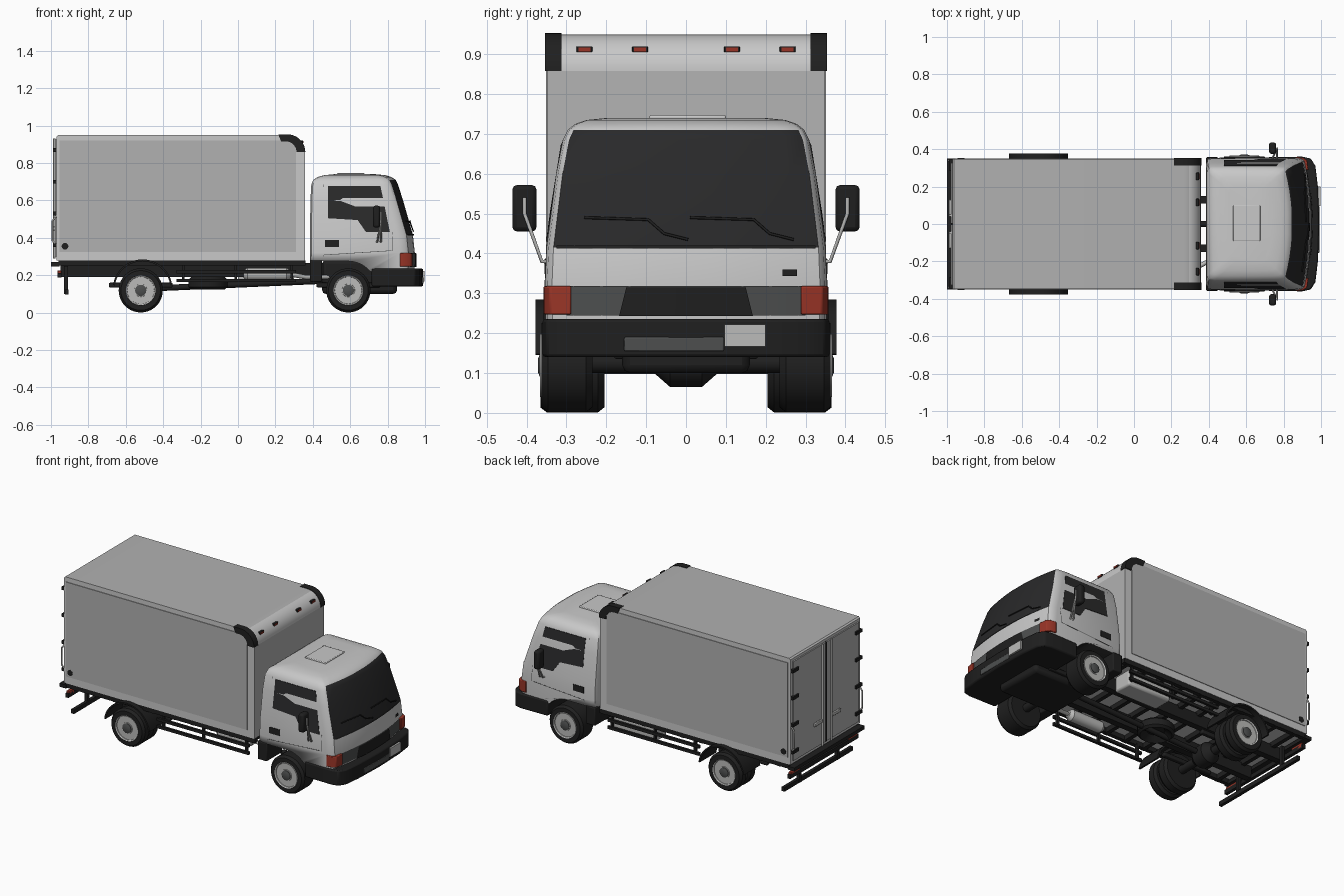
import bpy, bmesh, math
from mathutils import Vector

if "Cube" in bpy.data.objects:
    bpy.data.objects.remove(bpy.data.objects["Cube"])


def material(name, r, g, b):
    m = bpy.data.materials.new(name)
    m.use_nodes = True
    m.diffuse_color = (r, g, b, 1)
    m.node_tree.nodes["Principled BSDF"].inputs["Base Color"].default_value = (r, g, b, 1)
    return m


PAINT = material("cab paint", .58, .58, .58)
PANEL = material("cargo panel", .44, .44, .44)
METAL = material("light metal", .5, .5, .49)
BLACK = material("black plastic", .014, .014, .014)
GLASS = material("dark glass", .022, .022, .023)
GREY = material("grille grey", .075, .078, .078)
RED = material("red lens", .32, .035, .02)
SIDES = (1, -1)


# Helpers
def finish(name, bm, mats, bevel=0, smooth=True):
    bmesh.ops.recalc_face_normals(bm, faces=bm.faces)
    me = bpy.data.meshes.new(name)
    bm.to_mesh(me)
    bm.free()
    ob = bpy.data.objects.new(name, me)
    bpy.context.collection.objects.link(ob)
    for m in mats:
        me.materials.append(m)
    if bevel:
        mod = ob.modifiers.new("bevel", "BEVEL")
        mod.width, mod.segments, mod.limit_method = bevel, 2, "ANGLE"
    if smooth:
        bpy.ops.object.select_all(action="DESELECT")
        ob.select_set(True)
        bpy.context.view_layer.objects.active = ob
        bpy.ops.object.shade_smooth_by_angle(angle=math.radians(35))
    return ob


def loft(name, rings, mats, caps=True, bevel=0):
    bm = bmesh.new()
    rows = [[bm.verts.new(p) for p in ring] for ring in rings]
    for a, b in zip(rows, rows[1:]):
        for i in range(len(a)):
            j = (i + 1) % len(a)
            bm.faces.new((a[i], a[j], b[j], b[i]))
    if caps:
        bm.faces.new(rows[0])
        bm.faces.new(rows[-1])
    return finish(name, bm, mats, bevel)


def prism(name, pts, axis, a, b, mat, bevel=0):
    place = {"x": lambda p, h: (h, *p), "y": lambda p, h: (p[0], h, p[1]), "z": lambda p, h: (*p, h)}[axis]
    return loft(name, [[place(p, h) for p in pts] for h in (a, b)], [mat], True, bevel)


def box(name, x, y, z, mat, bevel=0):
    y = sorted(y)
    return prism(name, [(x[0], y[0]), (x[1], y[0]), (x[1], y[1]), (x[0], y[1])], "z", *z, mat, bevel)


def lathe(name, profile, centre, mat, axis="y", segs=40, caps=True):
    def ring(r, h):
        out = []
        for i in range(segs):
            a = math.tau * i / segs
            u, v = r * math.cos(a), r * math.sin(a)
            p = {"x": (h, u, v), "y": (u, h, v), "z": (u, v, h)}[axis]
            out.append(Vector(centre) + Vector(p))
        return out
    return loft(name, [ring(r, h) for r, h in profile], [mat], caps)


def tube(name, pts, r, mat):
    cu = bpy.data.curves.new(name, "CURVE")
    cu.dimensions, cu.bevel_depth, cu.bevel_resolution, cu.use_fill_caps = "3D", r, 2, True
    sp = cu.splines.new("POLY")
    sp.points.add(len(pts) - 1)
    for p, co in zip(sp.points, pts):
        p.co = (*co, 1)
    ob = bpy.data.objects.new(name, cu)
    bpy.context.collection.objects.link(ob)
    cu.materials.append(mat)


def arc(cx, cz, r, a0, a1, n=10):
    return [(cx + r * math.cos(math.radians(a0 + (a1 - a0) * i / n)),
             cz + r * math.sin(math.radians(a0 + (a1 - a0) * i / n))) for i in range(n + 1)]


# Cab: height, back, front, half width
CAB = [(.22, .385, .945, .352), (.32, .385, .947, .354), (.415, .385, .937, .35), (.6, .387, .884, .326),
       (.685, .392, .857, .309), (.71, .402, .845, .297), (.725, .425, .822, .278), (.735, .46, .79, .25),
       (.74, .51, .74, .2)]


def cab_at(z):
    for a, b in zip(CAB, CAB[1:]):
        if z <= b[0]:
            t = (z - a[0]) / (b[0] - a[0])
            return [p + (q - p) * t for p, q in zip(a[1:], b[1:])]
    return CAB[-1][1:]


def front_x(y, z):
    back, front, w = cab_at(z)
    return front - .04 * (y / w) ** 2


def cab_ring(z):
    back, front, w = cab_at(z)
    half = [(front_x(t * w, z), t * w) for t in (.2, .4, .6, .8, .95)]
    half += [(front - .05, w * .985), (front - .085, w), (back + .03, w), (back + .008, w - .008), (back, w - .03)]
    return [(x, y, z) for x, y in half] + [(x, -y, z) for x, y in reversed(half)]


cab = loft("cab", [cab_ring(r[0]) for r in CAB], [PAINT, GLASS, BLACK])
outline = [(.3, .1), (.74, .1)] + arc(.59, .125, .15, 0, 90, 14) + [(.3, .275)]
cutter = prism("wheel_arch_cutter", outline, "y", -.5, .5, BLACK)
mod = cab.modifiers.new("arches", "BOOLEAN")
mod.operation, mod.object, mod.solver = "DIFFERENCE", cutter, "EXACT"
bpy.context.view_layer.objects.active = cab
bpy.ops.object.modifier_move_to_index(modifier="arches", index=0)
bpy.ops.object.modifier_apply(modifier="arches")
bpy.data.objects.remove(cutter)
for f in cab.data.polygons:
    c, n = f.center, f.normal
    f.material_index = 0
    if n.z < -.5 or (c.z < .28 and abs(n.y) < .3 and c.x < .85):
        f.material_index = 2
    elif .415 < c.z < .71 and n.x > .5 and abs(c.y) < .95 * cab_at(c.z)[2]:
        f.material_index = 1


def front_plate(name, y0, y1, z0, z1, mat, lift=.004, slant=0):
    bm = bmesh.new()
    rows = []
    for z, s in ((z0, 0), (z1, slant)):
        ys = [y0 + s + (y1 - y0 - 2 * s) * i / 10 for i in range(11)]
        rows.append([bm.verts.new((front_x(y, z) + lift, y, z)) for y in ys])
    for i in range(10):
        bm.faces.new((rows[0][i], rows[0][i + 1], rows[1][i + 1], rows[1][i]))
    finish(name, bm, [mat])


def side_plate(name, pts, s, mat, lift=.003):
    loft(name, [[(x, s * (cab_at(z)[2] + d), z) for x, z in pts] for d in (-.004, lift)], [mat])


# Cab front
front_plate("grille_band", -.3, .3, .245, .318, GREY)
front_plate("grille_centre", -.168, .168, .243, .315, BLACK, .008, .018)
front_plate("front_vent", .242, .278, .343, .36, BLACK)
front_plate("windscreen_sill", -.325, .325, .412, .42, BLACK)
bumper = [(.715, .357), (.9, .36), (.945, .35), (.97, .31), (.983, .2), (.99, 0)]
bumper += [(x, -y) for x, y in bumper[-2::-1]]
prism("front_bumper", bumper, "z", .14, .236, BLACK, .008)
box("bumper_intake", (.97, .991), (-.155, .095), (.155, .19), GREY, .003)
box("number_plate", (.98, .996), (.097, .2), (.167, .222), METAL)
for y in (-.255, .01):
    pts = [(y, .49), (y + .16, .485), (y + .2, .45), (y + .26, .435)]
    tube("wiper", [(front_x(p, z) + .006, p, z) for p, z in pts], .0035, BLACK)
box("roof_hatch", (.53, .675), (-.092, .1), (.735, .747), PAINT, .004)

for s in SIDES:
    # Cab sides
    prism("headlight", [(.865, s * .29), (.865, s * .358), (.9, s * .356), (.925, s * .342), (.933, s * .288)],
          "z", .247, .318, RED, .004)
    window = [(.48, .505), (.48, .676), (.762, .676), (.812, .43), (.685, .43), (.64, .495)]
    side_plate("side_window", window, s, GLASS)
    side_plate("door_handle", [(.465, .35), (.465, .388), (.54, .388), (.54, .35)], s, BLACK)
    side_plate("door_seam_rear", [(.455, .3), (.455, .685), (.458, .685), (.458, .3)], s, GREY, .001)
    side_plate("door_seam_front", [(.826, .33), (.826, .43), (.829, .43), (.829, .33)], s, GREY, .001)
    side_plate("door_crease", [(.46, .307), (.46, .31), (.82, .333), (.82, .33)], s, GREY, .001)
    box("cab_mudguard", (.385, .45), (s * .2, s * .357), (.165, .28), BLACK, .006)
    # Mirrors
    box("mirror", (.722, .76), (s * .375, s * .436), (.455, .572), BLACK, .012)
    for dx in (0, .02):
        tube("mirror_arm", [(.74 + dx, s * .345, .38), (.745 + dx, s * .362, .38), (.765, s * .405, .5),
                            (.765, s * .405, .54)], .005, METAL)

# Cargo box
profile = [(-.97, .28), (-.97, .942), (-.962, .95)] + arc(.265, .858, .092, 90, 0) + [(.357, .28)]
cargo = prism("cargo_box", profile, "y", -.347, .347, PAINT)
cargo.data.materials.append(PANEL)
for f in cargo.data.polygons:
    f.material_index = int(f.normal.z > .95 or (f.normal.x > .99 and f.center.z < .85))
for s in SIDES:
    box("side_panel", (-.955, .31), (s * .345, s * .351), (.325, .92), PANEL)
    cap = arc(.265, .858, .095, 90, 0) + arc(.255, .858, .058, 0, 90)
    prism("corner_cap", [(.215, .953)] + cap + [(.23, .916)], "y", s * .312, s * .354, BLACK)
    lathe("side_marker", [(.018, -.353), (.018, .353)], (-.925, 0, .355), BLACK, segs=20)
    for y in (.115, .255):
        box("roof_marker", (.315, .347), (s * y - .02, s * y + .02), (.905, .92), BLACK, .002)
        box("roof_marker_lens", (.325, .35), (s * y - .015, s * y + .015), (.907, .917), RED)
    # Rear doors
    box("rear_door", (-.978, -.968), (s * .006, s * .325), (.3, .925), PANEL)
    tube("lock_bar", [(-.983, s * .045, .29), (-.983, s * .045, .93)], .006, METAL)
    box("lock_handle", (-.99, -.978), (s * .05, s * .13), (.44, .46), METAL, .003)
    for z in (.36, .53, .7, .87):
        box("door_hinge", (-.988, -.968), (s * .285, s * .345), (z - .01, z + .01), BLACK)
    tube("grab_handle", [(-.97, s * .338, .36), (-.992, s * .338, .385), (-.992, s * .338, .49),
                         (-.97, s * .338, .52)], .005, METAL)
    box("tail_light", (-.965, -.945), (s * .24, s * .33), (.195, .225), RED, .003)
box("door_gap", (-.979, -.968), (-.006, .006), (.3, .925), BLACK)

# Chassis
box("rear_sill", (-1, -.955), (-.35, .35), (.248, .27), BLACK)
for i in range(10):
    x = -.9 + i * .135
    box("cross_beam", (x, x + .025), (-.345, .345), (.25, .282), BLACK)
for s in SIDES:
    box("frame_rail", (-.95, .93), (s * .11, s * .15), (.19, .265), BLACK)
    box("floor_edge", (-.96, .36), (s * .32, s * .345), (.252, .28), BLACK)
    for z in (.172, .218):
        box("side_guard", (-.33, .31), (s * .325, s * .34), (z - .009, z + .009), BLACK)
    for x in (-.3, -.02, .28):
        box("guard_post", (x, x + .015), (s * .315, s * .33), (.165, .26), BLACK)
    box("rear_bumper_post", (-.93, -.91), (s * .18, s * .2), (.1, .25), BLACK)
    prism("rear_fender", arc(-.51, .125, .16, 8, 172, 16) + arc(-.51, .125, .15, 172, 8, 16), "y",
          s * .215, s * .378, BLACK)
    for x in (-.52, .59):
        box("leaf_spring", (x - .17, x + .17), (s * .15, s * .18), (.135, .16), BLACK, .006)
for x, z in ((-.925, .11), (-.965, .2)):
    box("rear_bumper_bar", (x, x + .02), (-.34, .34), (z - .013, z + .013), BLACK)
box("engine", (.45, .85), (-.16, .16), (.1, .28), BLACK, .02)
tube("drive_shaft", [(.46, 0, .17), (-.45, 0, .13)], .016, BLACK)
box("fuel_tank", (0, .3), (.19, .315), (.145, .245), METAL, .012)
lathe("muffler", [(.02, -.02), (.035, 0), (.035, .21), (.02, .23)], (.05, -.24, .205), METAL, "x", 24)
tube("exhaust_pipe", [(.28, -.24, .205), (.36, -.22, .19), (.5, -.14, .19)], .012, METAL)
lathe("spare_tyre", [(.05, .03), (.09, 0), (.105, .012), (.105, .05), (.09, .065), (.05, .04)],
      (-.16, 0, .125), BLACK, "z")

# Wheels
for x in (-.52, .59):
    rear = x < 0
    tube("axle", [(x, -.25, .125), (x, .25, .125)], .025, BLACK)
    if rear:
        lathe("differential", [(.03, -.08), (.065, -.04), (.065, .04), (.03, .08)], (x, 0, .13), BLACK)
    for s in SIDES:
        c = (x, 0, .119)
        starts = ((.295, .365), (.205, .28)) if rear else ((.235, .362),)
        for a, b in starts:
            tread = [(.07, a), (.105, a), (.118, a + .016), (.118, b - .016), (.106, b), (.08, b), (.076, b - .02)]
            lathe("tyre", [(r, s * y) for r, y in tread], c, BLACK)
        d = .05 if rear else .022
        rim = [(.082, .358), (.079, .366), (.073, .362), (.066, .362 - d), (.045, .358 - d), (.038, .365 - d),
               (.034, .362)]
        lathe("rim", [(r, s * y) for r, y in rim], c, METAL)
        lathe("hub_cap", [(.03, s * .33), (.03, s * .366), (.018, s * .371)], c, GREY, segs=24)
        for i in range(10):
            a = math.tau * i / 10
            hole = (x + .055 * math.cos(a), 0, .119 + .055 * math.sin(a))
            lathe("rim_hole", [(.008, s * .3), (.008, s * (.364 - d))], hole, BLACK, segs=10)
